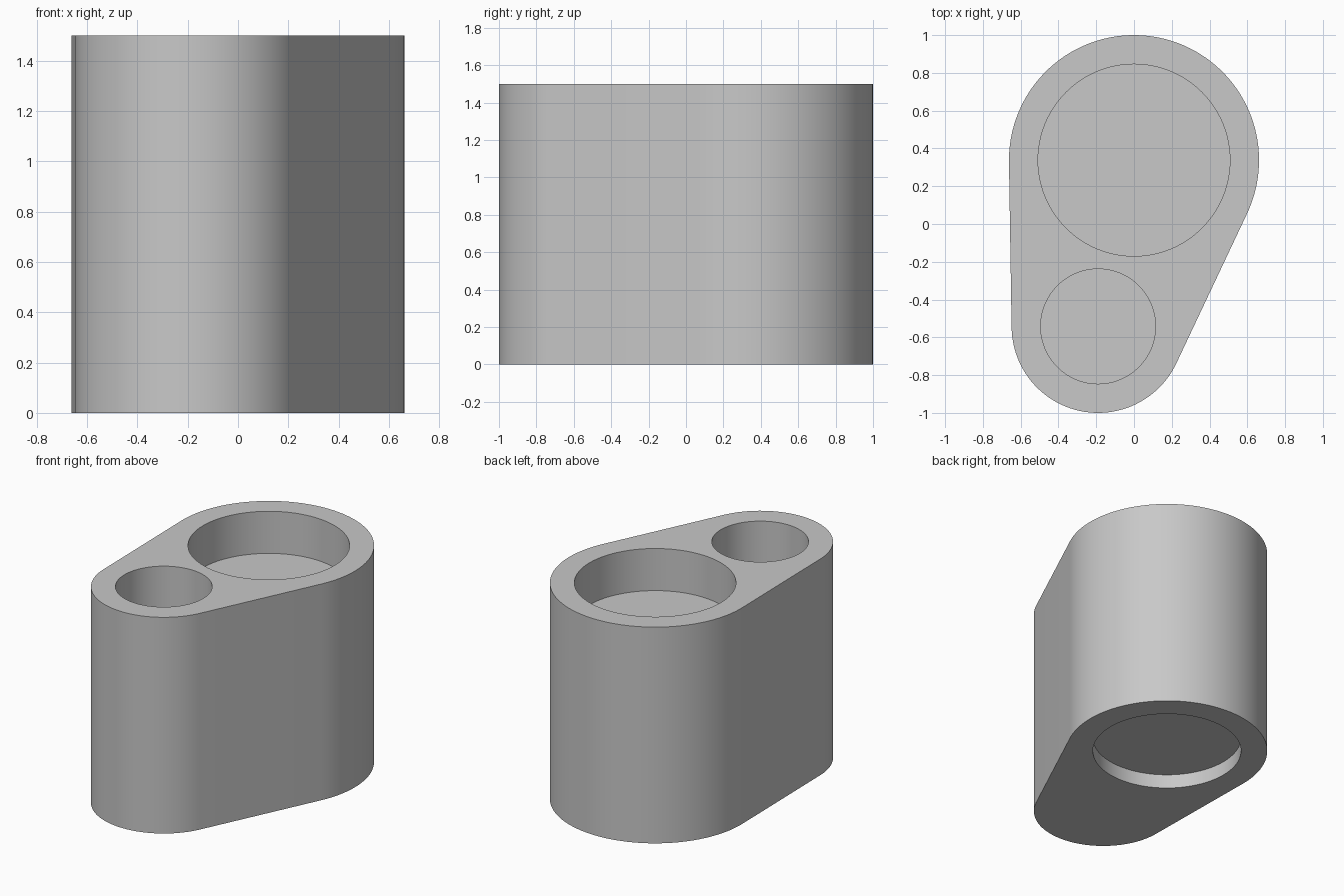
import bpy
import bmesh
from math import atan2, acos, cos, sin, pi, hypot, radians

if "Cube" in bpy.data.objects:
    bpy.data.objects.remove(bpy.data.objects["Cube"], do_unlink=True)

HEIGHT = 1.5
BIG, BIG_R = (0.0, 0.338), 0.662
SMALL, SMALL_R = (-0.19, -0.542), 0.458
WALL = 0.154

grey = bpy.data.materials.new("plain_grey")
grey.use_nodes = True
color = (0.58, 0.58, 0.58, 1)
grey.diffuse_color = color
grey.node_tree.nodes["Principled BSDF"].inputs["Base Color"].default_value = color


def arc(centre, radius, start, end, steps):
    """Points along an arc, both ends included."""
    angles = [start + (end - start) * i / steps for i in range(steps + 1)]
    return [(centre[0] + radius * cos(a), centre[1] + radius * sin(a)) for a in angles]


def prism(name, outline, bottom, top):
    """Solid made by raising a closed outline."""
    bm = bmesh.new()
    base = bm.faces.new([bm.verts.new((x, y, bottom)) for x, y in outline])
    raised = bmesh.ops.extrude_face_region(bm, geom=[base])["geom"]
    for v in raised:
        if isinstance(v, bmesh.types.BMVert):
            v.co.z = top
    bmesh.ops.recalc_face_normals(bm, faces=bm.faces)
    mesh = bpy.data.meshes.new(name)
    bm.to_mesh(mesh)
    bm.free()
    mesh.materials.append(grey)
    obj = bpy.data.objects.new(name, mesh)
    bpy.context.collection.objects.link(obj)
    return obj


# Body: two round ends joined by straight tangent walls
dx, dy = SMALL[0] - BIG[0], SMALL[1] - BIG[1]
axis = atan2(dy, dx)
spread = acos((BIG_R - SMALL_R) / hypot(dx, dy))
outline = arc(BIG, BIG_R, axis + spread, axis + 2 * pi - spread, 72)
outline += arc(SMALL, SMALL_R, axis - spread, axis + spread, 48)
body = prism("holder_body", outline, 0, HEIGHT)

# Round wells in the top and a shallow recess underneath
wells = [
    ("large_well_cutter", BIG, BIG_R - WALL, HEIGHT - 0.292, HEIGHT + 0.1),
    ("small_well_cutter", SMALL, SMALL_R - WALL, 0.2, HEIGHT + 0.1),
    ("base_recess_cutter", BIG, 0.489, -0.1, 0.1),
]
bpy.context.view_layer.objects.active = body
for name, centre, radius, bottom, top in wells:
    cutter = prism(name, arc(centre, radius, 0, 2 * pi, 96)[:-1], bottom, top)
    cutter.hide_render = True
    cut = body.modifiers.new(name, "BOOLEAN")
    cut.operation = "DIFFERENCE"
    cut.solver = "EXACT"
    cut.object = cutter
    bpy.ops.object.modifier_apply(modifier=cut.name)
    bpy.data.objects.remove(cutter, do_unlink=True)

# Smooth walls with crisp rims
for obj in bpy.context.selected_objects:
    obj.select_set(False)
body.select_set(True)
bpy.ops.object.shade_smooth_by_angle(angle=radians(30))
